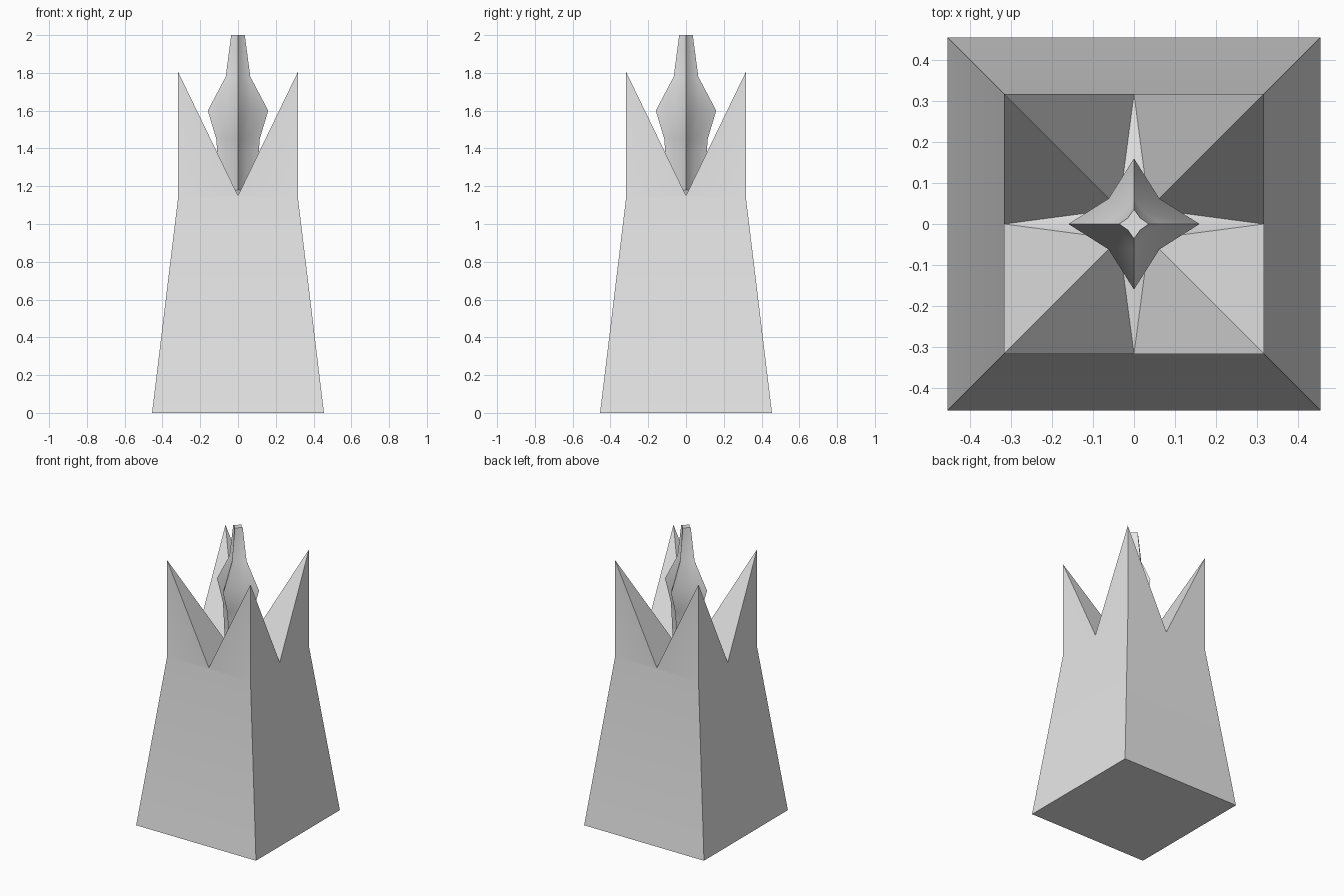
import bpy
import bmesh
from math import radians
from mathutils import Matrix, Vector

cube = bpy.data.objects.get("Cube")
if cube:
    bpy.data.objects.remove(cube, do_unlink=True)

stone = bpy.data.materials.new("stone_grey")
stone.use_nodes = True
stone.diffuse_color = (0.8, 0.8, 0.8, 1)
stone.node_tree.nodes["Principled BSDF"].inputs["Base Color"].default_value = (0.8, 0.8, 0.8, 1)

QUARTERS = [Matrix.Rotation(radians(90 * i), 3, "Z") for i in range(4)]


def ring(bm, *points):
    """Repeat the given points in each quarter, counter-clockwise."""
    return [bm.verts.new(q @ Vector(p)) for q in QUARTERS for p in points]


def star(bm, tip, valley, z):
    """Four-pointed star of eight points: tip, valley, tip, valley..."""
    return ring(bm, (tip, 0, z), (valley, valley, z))


def finish(bm, name):
    bmesh.ops.recalc_face_normals(bm, faces=bm.faces)
    mesh = bpy.data.meshes.new(name)
    bm.to_mesh(mesh)
    bm.free()
    mesh.materials.append(stone)
    obj = bpy.data.objects.new(name, mesh)
    bpy.context.collection.objects.link(obj)
    bpy.ops.object.select_all(action="DESELECT")
    obj.select_set(True)
    bpy.context.view_layer.objects.active = obj
    bpy.ops.object.shade_smooth_by_angle(angle=radians(30))
    return obj


# Tapered square tower with four corner spikes and a sunken crown
BASE, TOP, SHOULDER, NOTCH, PEAK, FLOOR = 0.455, 0.317, 1.14, 1.15, 1.805, 1.18
bm = bmesh.new()
foot = ring(bm, (BASE, BASE, 0))
shoulder = ring(bm, (TOP, TOP, SHOULDER))
peak = ring(bm, (TOP, TOP, PEAK))
notch = ring(bm, (TOP, 0, NOTCH))
floor = star(bm, 0.1, 0.037, FLOOR)
bm.faces.new(foot)
for i in range(4):
    j = (i + 1) % 4                     # next quarter
    n = notch[j]                        # notch between corners i and j
    tip, before, after = floor[2 * j], floor[2 * i + 1], floor[2 * j + 1]
    # outer wall
    bm.faces.new((foot[i], foot[j], shoulder[j], shoulder[i]))
    bm.faces.new((shoulder[i], shoulder[j], n))
    bm.faces.new((shoulder[i], n, peak[i]))
    bm.faces.new((shoulder[j], peak[j], n))
    # inner slopes of the spikes and the narrow floor between them
    bm.faces.new((peak[i], n, before))
    bm.faces.new((peak[j], after, n))
    bm.faces.new((n, tip, before))
    bm.faces.new((n, after, tip))
finish(bm, "tower")

# Star-shaped spire rising from the middle of the crown
PROFILE = [(0.1, 0.037, FLOOR), (0.11, 0.042, 1.38), (0.115, 0.045, 1.45),
           (0.16, 0.062, 1.6), (0.065, 0.026, 1.78), (0.036, 0.015, 2.0)]
bm = bmesh.new()
levels = [star(bm, *p) for p in PROFILE]
for low, high in zip(levels, levels[1:]):
    for k in range(8):
        m = (k + 1) % 8
        bm.faces.new((low[k], low[m], high[m], high[k]))
bm.faces.new(levels[-1])
finish(bm, "spire")
